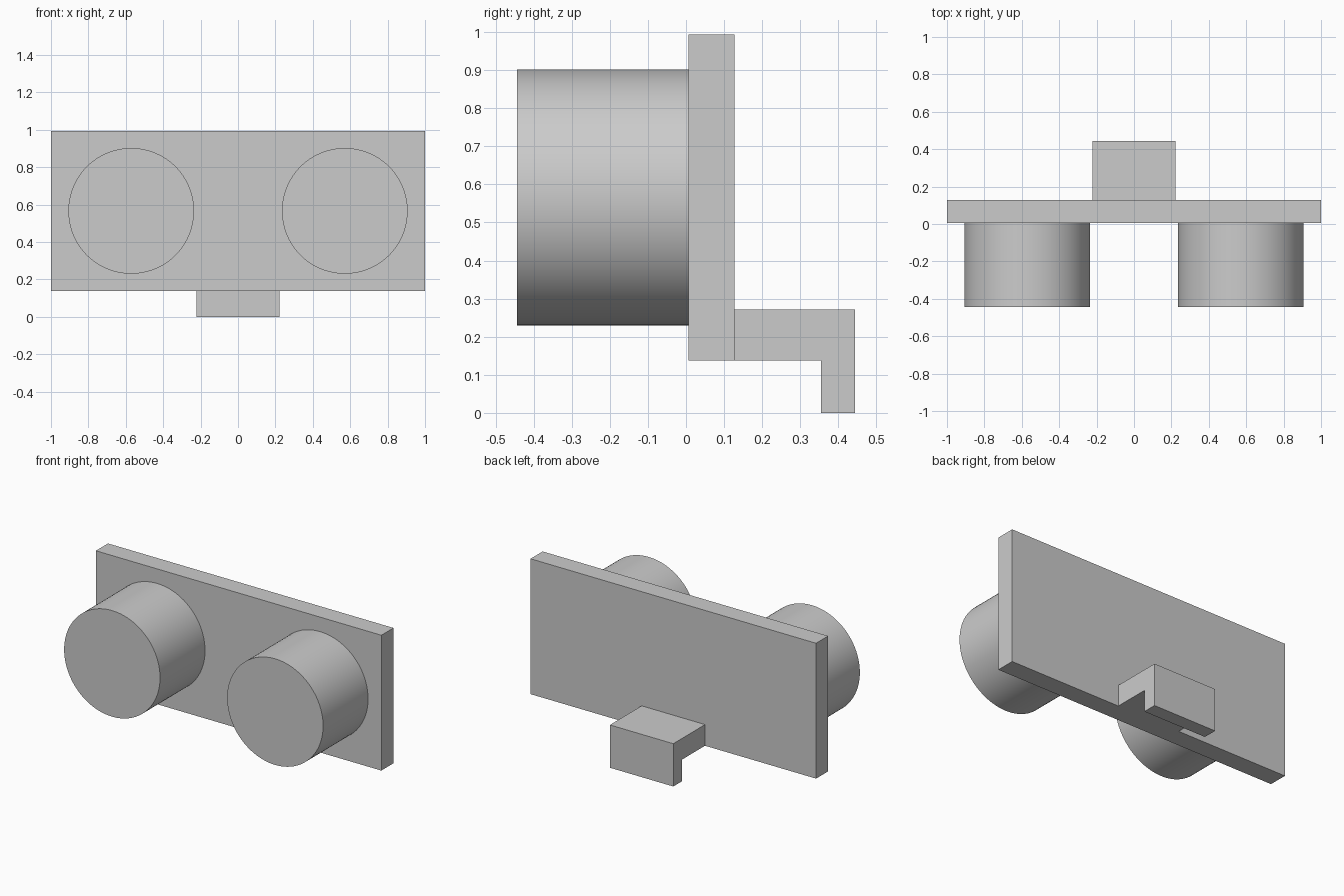
import bpy
import bmesh
from math import radians

if "Cube" in bpy.data.objects:
    bpy.data.objects.remove(bpy.data.objects["Cube"], do_unlink=True)

grey = bpy.data.materials.new("light grey")
grey.use_nodes = True
colour = (0.6, 0.6, 0.6, 1)
grey.diffuse_color = colour
grey.node_tree.nodes["Principled BSDF"].inputs["Base Color"].default_value = colour


def extrude_profile(name, profile, half_width):
    """Extrude a (y, z) outline symmetrically along x."""
    bm = bmesh.new()
    face = bm.faces.new([bm.verts.new((-half_width, y, z)) for y, z in profile])
    moved = bmesh.ops.extrude_face_region(bm, geom=[face])["geom"]
    verts = [v for v in moved if isinstance(v, bmesh.types.BMVert)]
    bmesh.ops.translate(bm, verts=verts, vec=(2 * half_width, 0, 0))
    bmesh.ops.recalc_face_normals(bm, faces=bm.faces)
    mesh = bpy.data.meshes.new(name)
    bm.to_mesh(mesh)
    bm.free()
    mesh.materials.append(grey)
    obj = bpy.data.objects.new(name, mesh)
    bpy.context.collection.objects.link(obj)
    return obj


# Upright back plate
front, back = 0.006, 0.127
bottom, top = 0.137, 0.994
extrude_profile("back_plate",
                [(front, bottom), (back, bottom), (back, top), (front, top)], 1.0)

# Hooked bracket behind the plate
extrude_profile("rear_hook",
                [(back, bottom), (0.355, bottom), (0.355, 0), (0.444, 0),
                 (0.444, 0.271), (back, 0.271)], 0.222)

# Pair of round drums on the front
drum_front = -0.444
for name, side in (("right_drum", -1), ("left_drum", 1)):
    bpy.ops.mesh.primitive_cylinder_add(
        vertices=96, radius=0.336, depth=front - drum_front,
        location=(side * 0.571, (front + drum_front) / 2, 0.566),
        rotation=(radians(90), 0, 0))
    drum = bpy.context.object
    drum.name = name
    drum.data.materials.append(grey)
    bpy.ops.object.shade_smooth_by_angle(angle=radians(30))
